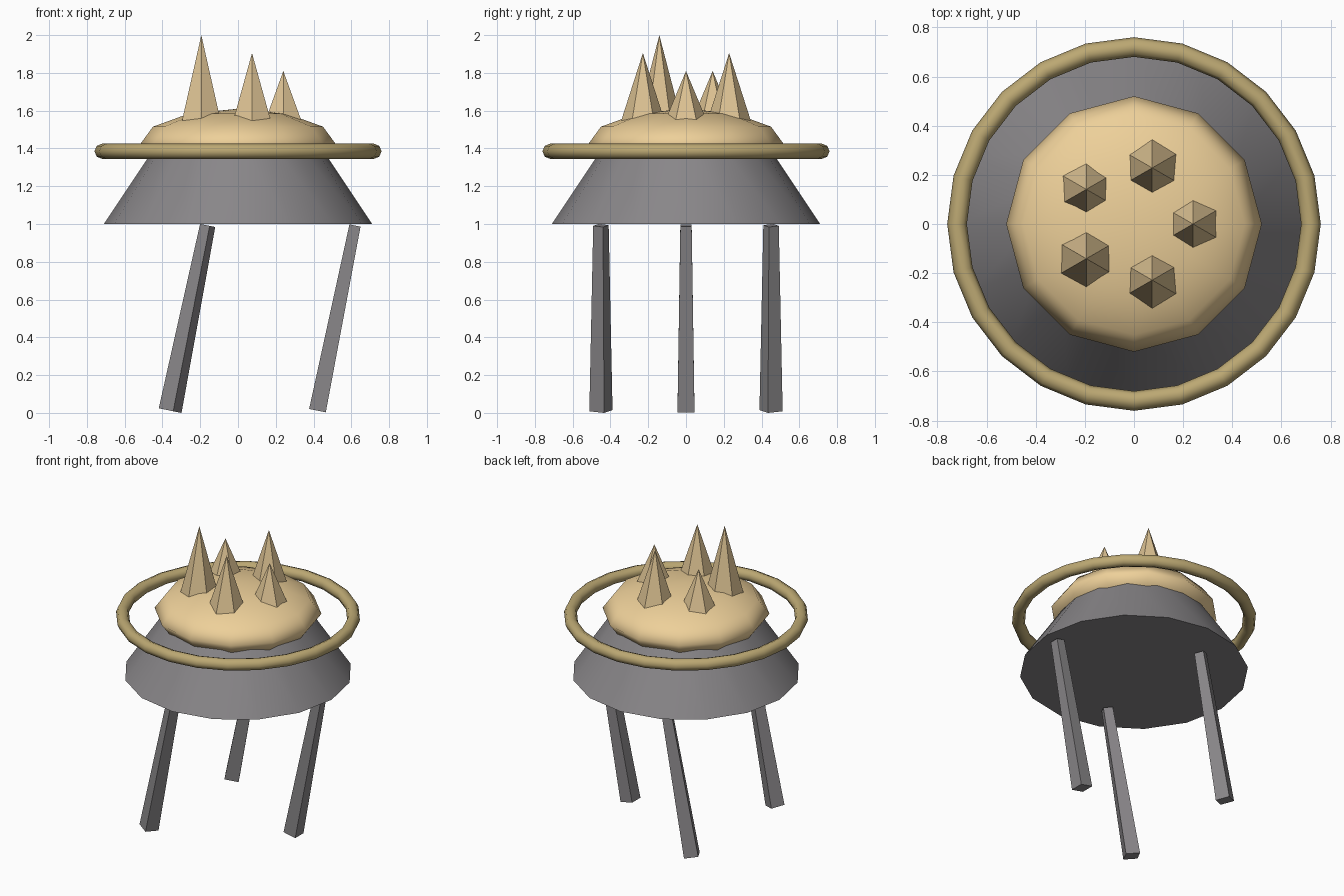
import bpy
import math
from mathutils import Matrix

if "Cube" in bpy.data.objects:
    bpy.data.objects.remove(bpy.data.objects["Cube"])


def material(name, rgb):
    m = bpy.data.materials.new(name)
    m.diffuse_color = (*rgb, 1)
    m.use_nodes = True
    m.node_tree.nodes["Principled BSDF"].inputs["Base Color"].default_value = m.diffuse_color
    return m


GREY = material("dark_grey", (0.25, 0.24, 0.25))
TAN = material("tan", (0.85, 0.63, 0.32))
SPIKE = material("spike_tan", (0.72, 0.54, 0.29))
RIM = material("rim_gold", (0.50, 0.39, 0.17))


def finish(name, mat, smooth=None):
    obj = bpy.context.object
    obj.name = name
    obj.data.materials.append(mat)
    if smooth:
        bpy.ops.object.shade_smooth_by_angle(angle=math.radians(smooth))
    return obj


def frustum(name, sides, r1, r2, z1, z2, mat, x=0, y=0, smooth=None):
    bpy.ops.mesh.primitive_cone_add(vertices=sides, radius1=r1, radius2=r2,
                                    depth=z2 - z1, location=(x, y, (z1 + z2) / 2))
    return finish(name, mat, smooth)


# Body: tapered drum, closed underneath
frustum("body", 16, 0.71, 0.41, 1.0, 1.45, GREY, smooth=40)

# Dome: flattened low-poly sphere sunk into the body
bpy.ops.mesh.primitive_uv_sphere_add(segments=12, ring_count=6, radius=1,
                                     location=(0, 0, 1.42))
bpy.context.object.scale = (0.52, 0.52, 0.19)
finish("dome", TAN, 60)

# Floating ring around the body
bpy.ops.mesh.primitive_torus_add(major_segments=24, minor_segments=8,
                                 major_radius=0.72, minor_radius=0.04,
                                 location=(0, 0, 1.385))
finish("ring", RIM, 60)

# Five spikes of different heights in a circle on the dome
for i, top in enumerate((1.81, 1.905, 1.81, 2.0, 1.905)):
    a = math.tau * i / 5
    frustum(f"spike_{i + 1}", 6, 0.13, 0, 1.5, top, SPIKE,
            0.24 * math.cos(a), 0.24 * math.sin(a))

# Three tapered square legs, each turned about its axis, all leaning towards +x
for i in range(3):
    a = math.tau * i / 3
    leg = frustum(f"leg_{i + 1}", 4, 0.0636, 0.0424, -0.5, 0.5, GREY)
    leg.matrix_world = (
        Matrix.Translation((0.52 * math.cos(a), 0.52 * math.sin(a), 0.502))
        @ Matrix.Rotation(0.2, 4, 'Y')
        @ Matrix.Rotation(a + math.pi / 4, 4, 'Z'))
